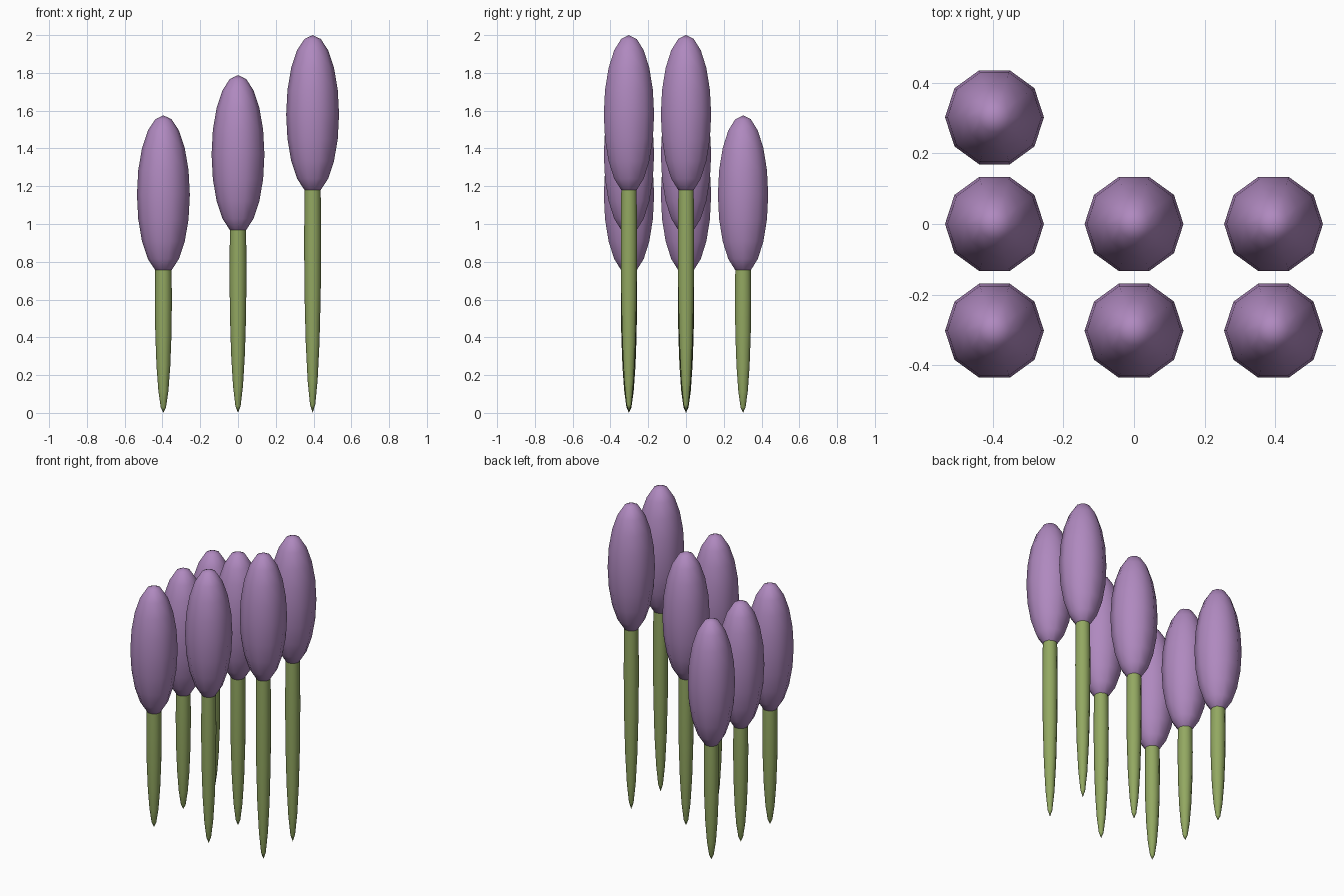
import bpy
import bmesh
from math import radians
from mathutils import Matrix

cube = bpy.data.objects.get("Cube")
if cube:
    bpy.data.objects.remove(cube, do_unlink=True)


def make_material(name, rgb):
    mat = bpy.data.materials.new(name)
    mat.use_nodes = True
    color = (*rgb, 1.0)
    mat.diffuse_color = color
    mat.node_tree.nodes["Principled BSDF"].inputs["Base Color"].default_value = color
    return mat


purple = make_material("soft purple", (0.43, 0.25, 0.52))
green = make_material("stem green", (0.29, 0.39, 0.12))


def ellipsoid(name, center, radius, half_height, material):
    """Ten-sided smooth ellipsoid with a corner facing the front."""
    bm = bmesh.new()
    shape = Matrix.Diagonal((radius, radius, half_height, 1))
    turn = Matrix.Rotation(radians(90), 4, "Z")
    bmesh.ops.create_uvsphere(bm, u_segments=10, v_segments=10, radius=1,
                              matrix=shape @ turn)
    for face in bm.faces:
        face.smooth = True
    mesh = bpy.data.meshes.new(name)
    bm.to_mesh(mesh)
    bm.free()
    mesh.materials.append(material)
    obj = bpy.data.objects.new(name, mesh)
    obj.location = center
    bpy.context.collection.objects.link(obj)


SPACING_X, SPACING_Y = 0.395, 0.302
BUD_RADIUS, BUD_HALF = 0.14, 0.42
STEM_RADIUS = 0.045

# Columns from short to tall: column, top height, stem half height, rows
columns = [
    (-1, 1.575, 0.60, (-1, 0, 1)),
    (0, 1.788, 0.75, (-1, 0)),
    (1, 2.0, 0.90, (-1, 0)),
]

for column, top, stem_half, rows in columns:
    for row in rows:
        x, y = column * SPACING_X, row * SPACING_Y
        # Stem: long spindle whose upper end hides inside the bud
        ellipsoid("stem", (x, y, stem_half), STEM_RADIUS, stem_half, green)
        # Flower bud
        ellipsoid("flower_bud", (x, y, top - BUD_HALF), BUD_RADIUS, BUD_HALF, purple)
